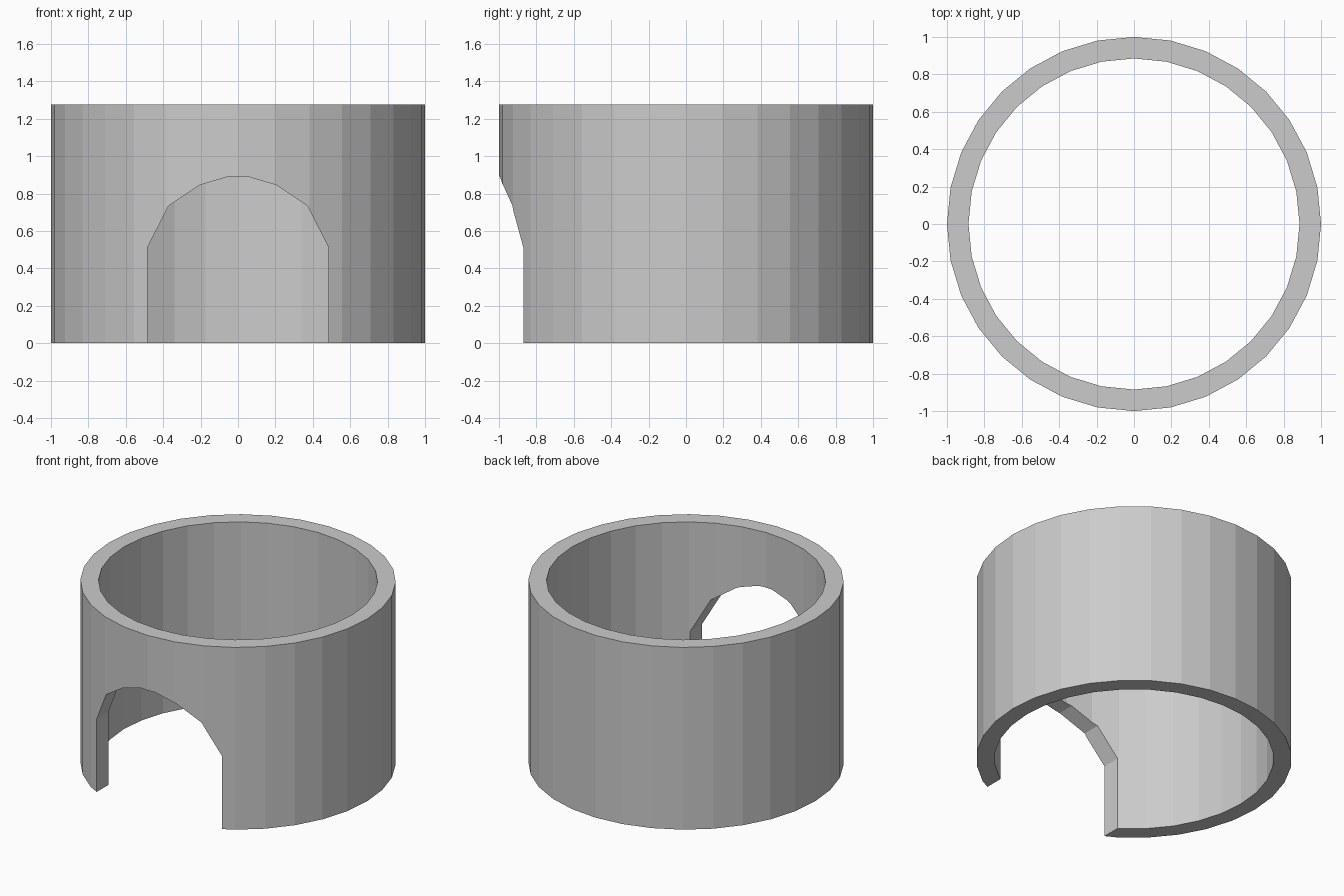
import bpy, bmesh, math

if "Cube" in bpy.data.objects:
    bpy.data.objects.remove(bpy.data.objects["Cube"])

SIDES, OUTER, INNER, HEIGHT = 32, 1.0, 0.885, 1.275


def make_object(name, bm):
    bmesh.ops.recalc_face_normals(bm, faces=bm.faces)
    mesh = bpy.data.meshes.new(name)
    bm.to_mesh(mesh)
    bm.free()
    obj = bpy.data.objects.new(name, mesh)
    bpy.context.collection.objects.link(obj)
    return obj


# Round wall: a rectangular section swept around z
bm = bmesh.new()
rings = []
for i in range(SIDES):
    a = 2 * math.pi * i / SIDES
    rings.append([bm.verts.new((r * math.cos(a), r * math.sin(a), z))
                  for r, z in ((OUTER, 0), (OUTER, HEIGHT), (INNER, HEIGHT), (INNER, 0))])
for i in range(SIDES):
    a, b = rings[i], rings[(i + 1) % SIDES]
    for k in range(4):
        n = (k + 1) % 4
        bm.faces.new((a[k], b[k], b[n], a[n]))
wall = make_object("round_wall", bm)

# Arched doorway cutter, pushed straight through the front wall
half = [(0.485, -0.3), (0.485, 0.51), (0.37, 0.735), (0.205, 0.845), (0.053, 0.89)]
outline = half + [(-x, z) for x, z in reversed(half)]
bm = bmesh.new()
face = bm.faces.new([bm.verts.new((x, -1.3, z)) for x, z in outline])
moved = bmesh.ops.extrude_face_region(bm, geom=[face])["geom"]
bmesh.ops.translate(bm, vec=(0, 1.3, 0),
                    verts=[v for v in moved if isinstance(v, bmesh.types.BMVert)])
cutter = make_object("doorway_cutter", bm)
cutter.hide_render = True

# Cut the doorway, then discard the cutter
cut = wall.modifiers.new("doorway", 'BOOLEAN')
cut.operation = 'DIFFERENCE'
cut.solver = 'EXACT'
cut.object = cutter
bpy.context.view_layer.objects.active = wall
wall.select_set(True)
bpy.ops.object.modifier_apply(modifier=cut.name)
bpy.data.objects.remove(cutter)
